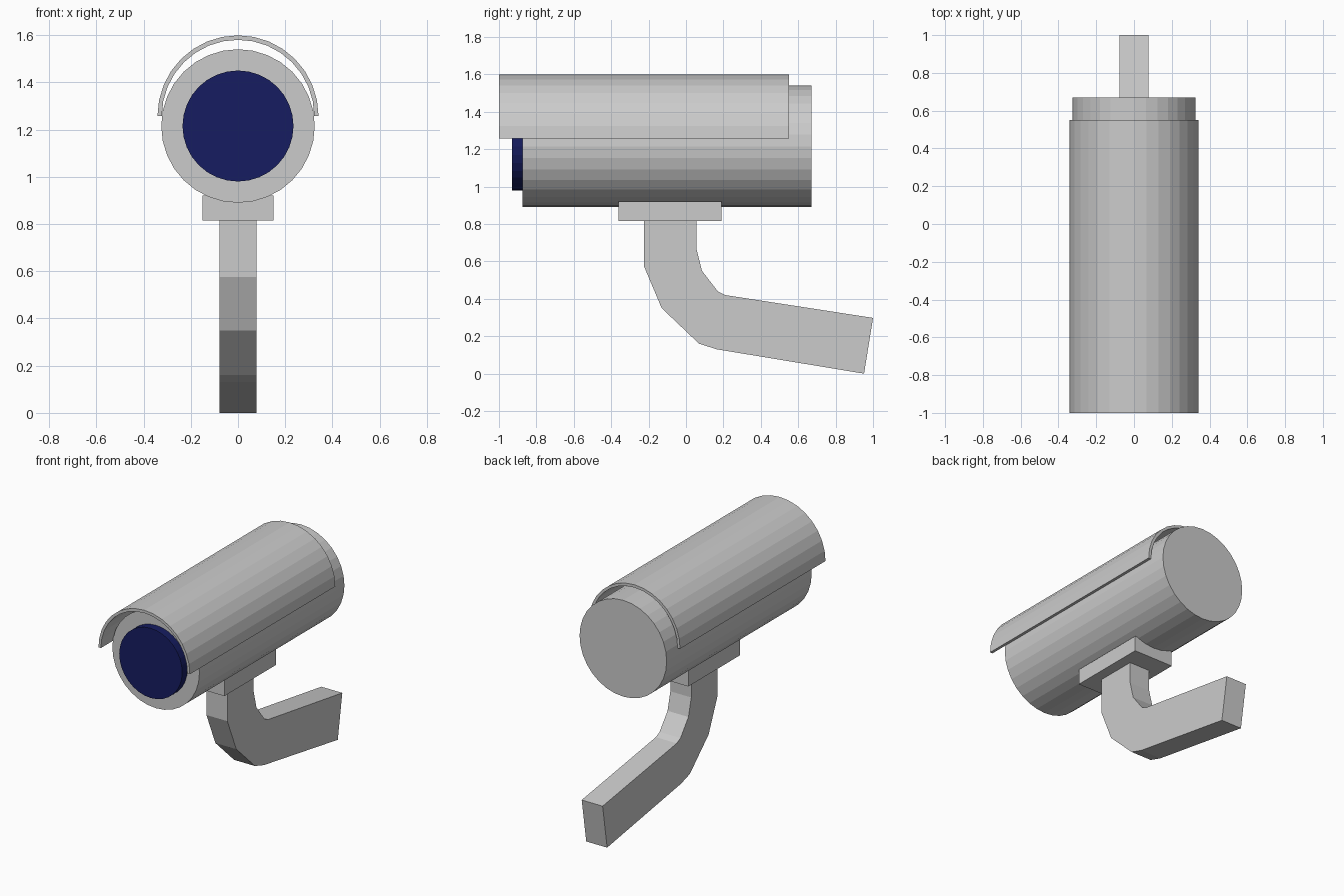
import bpy, bmesh
from math import sin, cos, pi

if "Cube" in bpy.data.objects:
    bpy.data.objects.remove(bpy.data.objects["Cube"])


def prism(name, profile, place, start, end):
    """Extrude a closed 2D profile; place(a, b, t) gives the 3D position."""
    bm = bmesh.new()
    rings = [[bm.verts.new(place(a, b, t)) for a, b in profile] for t in (start, end)]
    n = len(profile)
    bm.faces.new(rings[0])
    bm.faces.new(rings[1][::-1])
    for i in range(n):
        j = (i + 1) % n
        bm.faces.new((rings[0][j], rings[0][i], rings[1][i], rings[1][j]))
    bmesh.ops.recalc_face_normals(bm, faces=bm.faces)
    mesh = bpy.data.meshes.new(name)
    bm.to_mesh(mesh)
    bm.free()
    obj = bpy.data.objects.new(name, mesh)
    bpy.context.collection.objects.link(obj)
    return obj


def arc(radius, z, start, end, steps):
    angles = [start + (end - start) * i / steps for i in range(steps + 1)]
    return [(radius * cos(a), z + radius * sin(a)) for a in angles]


def along_y(a, b, t):
    return (a, t, b)


def along_x(a, b, t):
    return (t, a, b)


# Camera housing and lens
AXIS_Z = 1.215
prism("camera_body", arc(0.325, AXIS_Z, 0, 2 * pi, 32)[:-1], along_y, -0.875, 0.67)
lens = prism("lens", arc(0.235, AXIS_Z, 0, 2 * pi, 32)[:-1], along_y, -0.93, -0.87)
glass = bpy.data.materials.new("dark_blue_glass")
glass.diffuse_color = (0.008, 0.012, 0.12, 1)
glass.use_nodes = True
glass.node_tree.nodes["Principled BSDF"].inputs["Base Color"].default_value = glass.diffuse_color
lens.data.materials.append(glass)

# Half-round sun hood
hood = arc(0.341, 1.258, 0, pi, 16) + arc(0.323, 1.257, pi, 0, 16)
prism("sun_hood", hood, along_y, -1.0, 0.55)

# Mounting block under the housing
block = [(-0.15, 0.815), (0.15, 0.815), (0.15, 0.92), (-0.15, 0.92)]
prism("mounting_block", block, along_y, -0.36, 0.19)

# Bent support arm
arm = [(-0.225, 0.82), (-0.225, 0.575), (-0.13, 0.35), (0.07, 0.16),
       (0.165, 0.13), (0.952, 0.0), (1.0, 0.298), (0.21, 0.42),
       (0.17, 0.44), (0.085, 0.55), (0.055, 0.67), (0.055, 0.82)]
prism("support_arm", arm, along_x, -0.078, 0.078)
